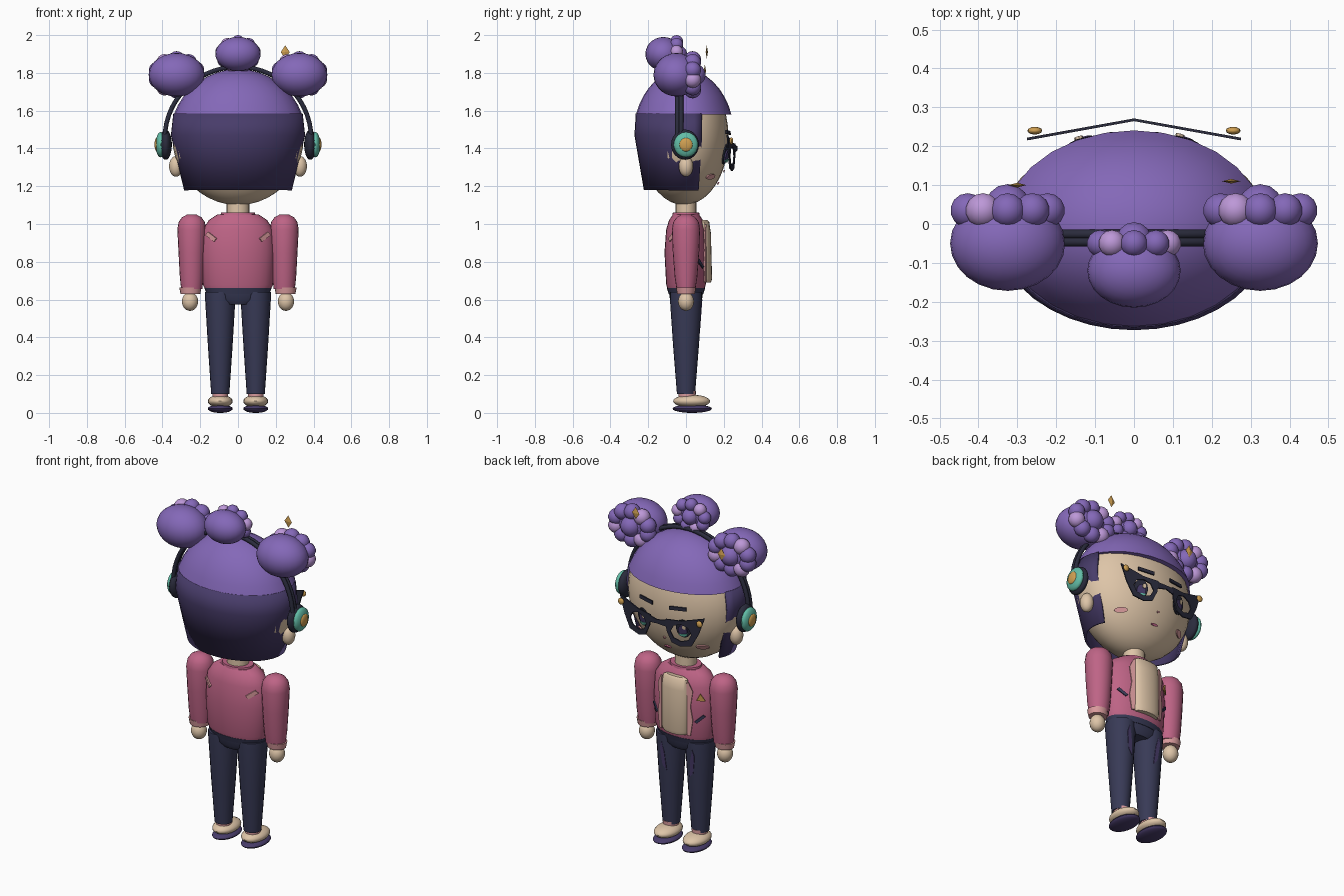
import bpy, bmesh, math
from math import sin, cos, pi, radians

cube = bpy.data.objects.get("Cube")
if cube:
    bpy.data.objects.remove(cube, do_unlink=True)


def material(name, hex_code):
    srgb = [int(hex_code[i:i + 2], 16) / 255 for i in (0, 2, 4)]
    col = [c / 12.92 if c < .04 else ((c + .055) / 1.055) ** 2.4 for c in srgb] + [1]
    m = bpy.data.materials.new(name)
    m.use_nodes = True
    m.diffuse_color = col
    m.node_tree.nodes["Principled BSDF"].inputs["Base Color"].default_value = col
    return m


skin = material("skin cream", "DEC5A8")
purple = material("hair purple", "8468B8")
plum = material("dark plum", "483C6A")
navy = material("navy denim", "383A56")
black = material("ink black", "2A2B3C")
pink = material("jacket pink", "BE6486")
blush = material("light pink", "DB9C9E")
lilac = material("lilac", "BD98D8")
teal = material("teal", "62BCA6")
gold = material("gold", "D0A052")


def finish(name, bm, mat, smooth=True):
    bmesh.ops.recalc_face_normals(bm, faces=bm.faces)
    me = bpy.data.meshes.new(name)
    bm.to_mesh(me)
    bm.free()
    me.materials.append(mat)
    if smooth:
        me.polygons.foreach_set("use_smooth", [True] * len(me.polygons))
        me.set_sharp_from_angle(angle=radians(40))
    ob = bpy.data.objects.new(name, me)
    bpy.context.scene.collection.objects.link(ob)
    return ob


def ball(name, loc, r, mat, u=20, v=12, smooth=True):
    bm = bmesh.new()
    bmesh.ops.create_uvsphere(bm, u_segments=u, v_segments=v, radius=1)
    for vert in bm.verts:
        vert.co = [c * s + o for c, s, o in zip(vert.co, r, loc)]
    return finish(name, bm, mat, smooth)


def loft(name, rings, mat, cx=0, cy=0, n=28, a0=0, a1=2 * pi, thick=0):
    """Stack of elliptical rings (z, rx, ry); a partial sweep gives an open shell."""
    bm = bmesh.new()
    closed = a1 - a0 > 2 * pi - .01
    m = n if closed else n + 1
    rows = [[bm.verts.new((cx + rx * cos(a0 + (a1 - a0) * i / n),
                           cy + ry * sin(a0 + (a1 - a0) * i / n), z))
             for i in range(m)] for z, rx, ry in rings]
    for lo, hi in zip(rows, rows[1:]):
        for i in range(n):
            j = (i + 1) % m
            bm.faces.new((lo[i], lo[j], hi[j], hi[i]))
    if closed:
        bm.faces.new(rows[0])
        bm.faces.new(rows[-1])
    ob = finish(name, bm, mat)
    if thick:
        mod = ob.modifiers.new("thickness", "SOLIDIFY")
        mod.thickness, mod.offset = thick, 0
    return ob


def plate(name, outer, mat, depth, inner=None):
    """Thin plate from (x, z) points laid at y = depth(x, z); inner points leave a hole."""
    bm = bmesh.new()
    put = lambda pts: [bm.verts.new((x, depth(x, z), z)) for x, z in pts]
    a = put(outer)
    if inner:
        b = put(inner)
        for i in range(len(a)):
            j = (i + 1) % len(a)
            bm.faces.new((a[i], a[j], b[j], b[i]))
    else:
        bm.faces.new(a)
    ob = finish(name, bm, mat, False)
    mod = ob.modifiers.new("thickness", "SOLIDIFY")
    mod.thickness, mod.offset = .007, 0


def oval(x, z, rx, rz, n=12, a0=0, a1=2 * pi):
    return [(x + rx * cos(a0 + (a1 - a0) * i / n), z + rz * sin(a0 + (a1 - a0) * i / n)) for i in range(n)]


def bar(x0, z0, x1, z1, w):
    d = math.hypot(x1 - x0, z1 - z0)
    dx, dz = -(z1 - z0) / d * w / 2, (x1 - x0) / d * w / 2
    return [(x0 + dx, z0 + dz), (x1 + dx, z1 + dz), (x1 - dx, z1 - dz), (x0 - dx, z0 - dz)]


def mirror(pts, s):
    return [(s * x, z) for x, z in pts]


def face_y(x, z):
    return -.006 + .235 * math.sqrt(max(0, 1 - (x / .348) ** 2 - ((z - 1.46) / .36) ** 2))


def glasses_y(x, z):
    return .268 - .18 * abs(x)


def torso_y(x, z):
    return .112 * math.sqrt(max(0, 1 - (x / .196) ** 2)) + .004


# Head, hair cap and bob
ball("head", (0, -.01, 1.46), (.348, .235, .36), skin, 32, 20)
loft("hair_cap", [(1.46 + .36 * sin(t), .36 * cos(t), .268 * cos(t))
                  for t in [radians(19.5 + 70 * k / 8) for k in range(9)]], purple, cy=-.012)
loft("hair_bob", [(1.18, .28, .205), (1.47, .35, .255), (1.585, .337, .248)], plum,
     cy=-.012, n=24, a0=radians(158), a1=radians(382), thick=.012)
loft("neck", [(1.03, .06, .055), (1.13, .06, .055)], skin, n=20)


# Hair buns, each with a ring of curls on the face side
def bun(name, c, r, front, ring, curl, count):
    ball(name, c, r, purple, 24, 14)
    for i in range(count):
        a = pi / 2 + 2 * pi * i / count
        ball(name + "_curl", (c[0] + ring[0] * cos(a), front, c[2] + ring[1] * sin(a)),
             (curl,) * 3, lilac if i % 3 == 1 else purple, 14, 9)
    ball(name + "_heart", (c[0], front + .01, c[2]), (curl * 1.3,) * 3, purple, 14, 9)


bun("top_bun", (0, -.12, 1.9), (.12, .095, .09), -.05, (.088, .065), .035, 9)
for s in (-1, 1):
    bun("side_bun", (s * .325, -.05, 1.79), (.148, .122, .115), .035, (.108, .08), .045, 10)

# Headphone band
curve = bpy.data.curves.new("headphone_band", "CURVE")
curve.dimensions = "3D"
curve.bevel_depth, curve.bevel_resolution = .012, 2
for y in (-.046, -.026):
    sp = curve.splines.new("POLY")
    sp.points.add(28)
    for i, p in enumerate(sp.points):
        a = pi * i / 28
        p.co = (.388 * cos(a), y, 1.45 + .382 * sin(a), 1)
curve.materials.append(black)
band = bpy.data.objects.new("headphone_band", curve)
bpy.context.scene.collection.objects.link(band)

for s in (-1, 1):
    # Headphone cups and ears
    ball("headphone_cup", (s * .383, -.005, 1.42), (.033, .074, .08), black)
    ball("headphone_disc", (s * .41, 0, 1.42), (.026, .064, .067), teal)
    ball("headphone_button", (s * .43, 0, 1.42), (.012, .035, .036), gold)
    ball("ear", (s * .328, 0, 1.305), (.037, .038, .055), skin)

    # Eyes, brows and cheeks
    near = lambda d: (lambda x, z: face_y(x, z) + d)
    plate("eye", oval(s * .13, 1.37, .04, .055), black, near(.008))
    plate("eye_iris", oval(s * .13, 1.36, .025, .034), plum, near(.014))
    plate("eye_glint", oval(s * .13 - .012, 1.385, .011, .014, 8), skin, near(.018))
    plate("eye_crescent", oval(s * .13, 1.345, .026, .02, 8, pi, 2 * pi), teal, near(.018))
    plate("brow", mirror(bar(.055, 1.482, .15, 1.488, .02), s), black, near(.008))
    plate("cheek", oval(s * .2, 1.25, .03, .014), blush, near(.004))

    # Cat-eye glasses
    rim = [(.24, 1.37), (.275, 1.47), (.14, 1.43), (.05, 1.425),
           (.055, 1.36), (.085, 1.295), (.135, 1.28), (.2, 1.295)]
    plate("glasses_rim", mirror(rim, s), black, glasses_y,
          mirror(oval(.138, 1.36, .06, .05, 8), s))
    ball("glasses_stud", (s * .255, .24, 1.44), (.019, .01, .019), gold, 12, 8)

    # Arms and hands
    loft("sleeve", [(.655, .056, .05), (.72, .063, .06), (.85, .07, .07), (.97, .076, .075),
                    (1.01, .07, .068), (1.035, .052, .05), (1.05, .025, .025)], pink, cx=s * .245, n=20)
    loft("cuff", [(.63, .052, .047), (.665, .059, .053)], blush, cx=s * .252, n=20)
    ball("hand", (s * .254, 0, .59), (.043, .042, .05), skin)

    # Jacket details
    plate("lapel", mirror([(.082, .69), (.1, .69), (.112, .78), (.1, .86), (.112, .95),
                           (.09, 1.0), (.08, 1.0)], s), blush, torso_y)
    plate("back_slash", mirror(bar(.12, .915, .165, .95, .022), s), blush,
          lambda x, z: -torso_y(x, z) + .004)
    plate("pocket_slash", mirror(bar(.125, .77, .165, .81, .014), s), navy, torso_y)

    # Legs, rips, socks and shoes
    loft("trouser_leg", [(.1, .048, .048), (.35, .065, .068), (.6, .08, .085), (.64, .08, .085)],
         navy, cx=s * .094, n=20)
    plate("trouser_rip", mirror([(.075, .43), (.1, .46), (.112, .56), (.1, .6), (.085, .54)], s),
          plum, lambda x, z: .046 + .074 * (z - .1))
    loft("sock", [(.07, .04, .045), (.115, .042, .046)], blush, cx=s * .094, cy=.006, n=20)
    ball("shoe", (s * .094, .03, .062), (.066, .098, .034), skin)
    ball("shoe_sole", (s * .094, .033, .022), (.066, .104, .022), plum)

# Glasses bridge, nose and mouth
plate("glasses_bridge", [(-.06, 1.38), (0, 1.39), (.06, 1.38), (.06, 1.42), (0, 1.412), (-.06, 1.42)],
      black, glasses_y)
plate("nose", oval(0, 1.28, .008, .006, 8), blush, lambda x, z: face_y(x, z) + .004)
plate("mouth", oval(0, 1.215, .022, .006), pink, lambda x, z: face_y(x, z) + .004)

# Jacket body, collar, shirt and hips
loft("jacket", [(.645, .17, .095), (.68, .186, .105), (.85, .193, .114), (.97, .186, .105),
                (1.02, .155, .09), (1.05, .11, .07)], pink)
loft("collar", [(1.035, .095, .075), (1.06, .09, .07), (1.06, .07, .06)], pink, n=24)
loft("shirt", [(.69, .075, .034), (.71, .084, .04), (.95, .084, .034), (1.01, .078, .025),
               (1.02, .06, .015)], skin, cy=.098, n=20)
loft("jacket_hem", [(.63, .166, .092), (.66, .178, .101)], navy)
loft("hips", [(.575, .1, .07), (.6, .162, .085), (.65, .168, .092)], navy)

# Badge and floating sparkles
plate("badge", [(-.17, .895), (-.13, .9), (-.148, .94)], gold, torso_y)
for x, y, z in ((.25, .11, 1.91), (-.3, .1, 1.81)):
    ball("sparkle", (x, y, z), (.024, .006, .036), gold, 4, 2, False)
